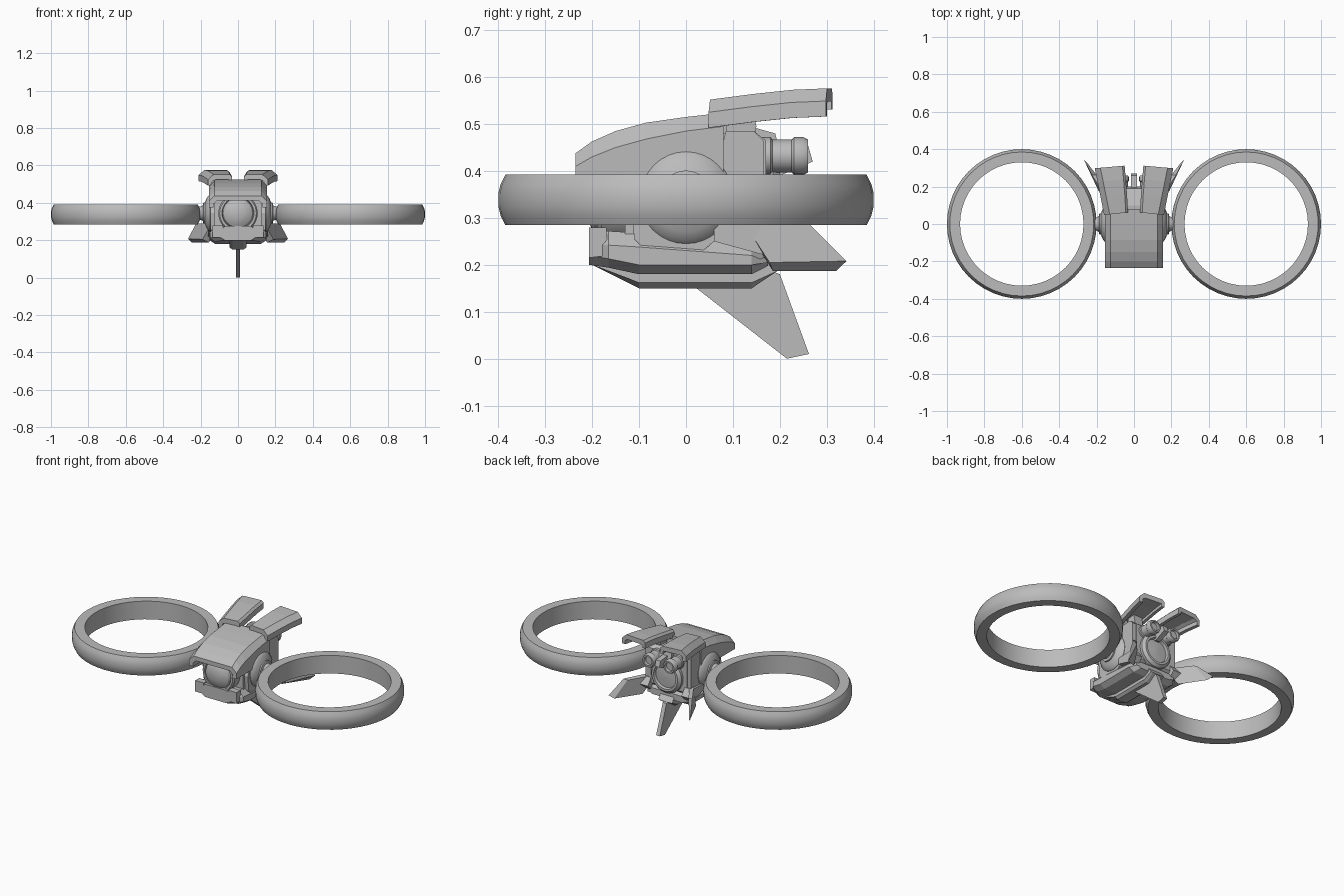
import bpy, bmesh, math
from mathutils import Vector

if "Cube" in bpy.data.objects:
    bpy.data.objects.remove(bpy.data.objects["Cube"])

grey = bpy.data.materials.new("hull_grey")
grey.diffuse_color = (0.5, 0.5, 0.5, 1)
grey.use_nodes = True
grey.node_tree.nodes["Principled BSDF"].inputs["Base Color"].default_value = grey.diffuse_color
SIDES = (("left", -1), ("right", 1))


def finish(name, bm, smooth=False):
    bmesh.ops.remove_doubles(bm, verts=bm.verts, dist=1e-5)
    bmesh.ops.recalc_face_normals(bm, faces=bm.faces)
    mesh = bpy.data.meshes.new(name)
    bm.to_mesh(mesh)
    bm.free()
    mesh.materials.append(grey)
    ob = bpy.data.objects.new(name, mesh)
    bpy.context.collection.objects.link(ob)
    if smooth:
        bpy.ops.object.select_all(action='DESELECT')
        ob.select_set(True)
        bpy.context.view_layer.objects.active = ob
        bpy.ops.object.shade_smooth_by_angle(angle=math.radians(32))
    return ob


def loft(name, sections, side=1):
    """Skin closed loops of 3D points and cap both ends."""
    bm = bmesh.new()
    rings = [[bm.verts.new((x * side, y, z)) for x, y, z in s] for s in sections]
    n = len(rings[0])
    for a, b in zip(rings, rings[1:]):
        for i in range(n):
            j = (i + 1) % n
            bm.faces.new((a[i], a[j], b[j], b[i]))
    bm.faces.new(rings[0])
    bm.faces.new(rings[-1])
    return finish(name, bm)


def prism(name, outline, x0, x1, side=1):
    """Extrude a (y, z) outline along x."""
    return loft(name, [[(x, y, z) for y, z in outline] for x in (x0, x1)], side)


def lathe(name, profile, axis, centre, seg=32, closed=False):
    """Spin (radius, height) points around an axis."""
    bm = bmesh.new()
    turn = Vector(axis).to_track_quat('Z', 'Y')
    rings = []
    for r, h in profile:
        ring = []
        for i in range(seg):
            a = 2 * math.pi * i / seg
            p = Vector((r * math.cos(a), r * math.sin(a), h))
            ring.append(bm.verts.new(turn @ p + Vector(centre)))
        rings.append(ring)
    pairs = list(zip(rings, rings[1:]))
    if closed:
        pairs.append((rings[-1], rings[0]))
    for a, b in pairs:
        for i in range(seg):
            j = (i + 1) % seg
            bm.faces.new((a[i], a[j], b[j], b[i]))
    if not closed:
        bm.faces.new(rings[0])
        bm.faces.new(rings[-1])
    return finish(name, bm, True)


# Curved canopy shell with chamfered shoulders
canopy = []
for y, top, edge in ((-.235, .438, .41), (-.2, .463, .43), (-.15, .485, .45),
                     (-.085, .503, .468), (0, .515, .485), (.08, .524, .495)):
    half = [(.13, .375), (.13, edge - .015), (.11, top - .025)]
    outer = [(.125, top), (.155, edge), (.155, .375)]
    right = outer + half
    loop = right + [(-x, z) for x, z in reversed(right)]
    canopy.append([(x, y, z) for x, z in loop])
loft("canopy", canopy)

# Central housing behind the canopy, and its raised top block
prism("housing", [(-.13, .25), (-.13, .42), (-.09, .455), (.08, .48), (.145, .485),
                  (.17, .465), (.17, .26), (.13, .225), (-.1, .225)], -.125, .125)
prism("top_block", [(0, .46), (0, .5), (.1, .505), (.19, .48), (.2, .44), (.1, .44)], -.04, .04)
prism("rear_spine", [(.16, .4), (.16, .465), (.26, .455), (.27, .42), (.2, .39)], -.015, .015)

# Front eye with stepped rim and domed glass, and rear port
lathe("front_eye", [(.105, 0), (.105, .06), (.098, .07), (.086, .07), (.082, .062), (.075, .076),
                    (.055, .088), (.03, .095), (.005, .097)], (0, -1, 0), (0, -.12, .345))
lathe("rear_port", [(.1, 0), (.1, .03), (.085, .045), (.072, .045), (.068, .03), (.005, .036)],
      (0, 1, 0), (0, .155, .335))

# Lower chin: hull sections with a narrow keel underneath
chin = []
for y, w, top, low, base in ((-.207, .1, .275, .22, .2), (-.165, .15, .272, .213, .194),
                             (-.1, .152, .268, .2, .18), (.14, .152, .25, .2, .18),
                             (.175, .13, .235, .222, .198)):
    right = [(w - .03, top), (w, top - .03), (w, low), (w - .03, base)]
    chin.append([(x, y, z) for x, z in right + [(-x, z) for x, z in reversed(right)]])
loft("chin", chin)
keel = []
for x in (-.045, -.03, .03, .045):
    b = .15 if abs(x) < .04 else .162
    keel.append([(x, y, z) for y, z in ((-.2, .2), (-.1, b), (.14, b), (.195, .187),
                                         (.175, .215), (-.19, .215))])
loft("keel", keel)

# Vertical tail blade under the body
prism("tail_blade", [(.02, .152), (.215, 0), (.262, .01), (.2, .18), (.15, .2), (.03, .19)],
      -.012, .012)

for label, s in SIDES:
    # Rotor duct ring
    lathe(label + "_duct_ring", [(.33, .285), (.385, .285), (.395, .305), (.4, .325), (.4, .352),
                                 (.395, .372), (.385, .392), (.33, .392)],
          (0, 0, 1), (.6 * s, 0, 0), 48, True)
    # Side panel around the axle
    prism(label + "_side_panel", [(-.12, .345), (-.1, .39), (-.085, .44), (.08, .465), (.085, .485),
                                  (.145, .485), (.165, .465), (.165, .255), (.06, .25), (.03, .225),
                                  (-.08, .225), (-.11, .255)], .11, .148, s)
    # Axle: domed bearing and hub that reaches into the ring
    lathe(label + "_axle", [(.1, 0), (.1, .025), (.092, .035), (.075, .045), (.056, .052),
                            (.056, .06), (.042, .063), (.036, .075), (.036, .095), (.045, .1),
                            (.045, .125)], (s, 0, 0), (.125 * s, 0, .345))
    # Front post on the chin
    prism(label + "_chin_post", [(-.207, .215), (-.207, .28), (-.17, .28), (-.165, .22)],
          .08, .135, s)
    # Rear thruster with stepped nozzle
    lathe(label + "_thruster", [(.04, 0), (.04, .03), (.035, .034), (.035, .075), (.04, .08),
                                (.04, .1), (.035, .11), (.026, .11), (.024, .095), (.004, .095)],
          (0, 1, 0), (.068 * s, .15, .432), 20)
    # Top plate with a folded outer flange, splayed outwards
    plate = []
    for y, top, a, b in ((.048, .552, .032, .16), (.14, .564, .037, .178),
                         (.225, .573, .044, .195), (.298, .576, .05, .21)):
        cut = [(a, top - .045), (a, top - .012), (a + .012, top), (b - .03, top), (b, top - .027),
               (b, top - .06), (b - .022, top - .06), (b - .022, top - .037),
               (b - .04, top - .028), (a + .018, top - .028), (a + .018, top - .045)]
        plate.append([(x, y + .014 * (b - x) / (b - a), z) for x, z in cut])
    loft(label + "_top_plate", plate, s)
    # Peg holding the top plate
    prism(label + "_plate_peg", [(.085, .47), (.085, .5), (.1, .54), (.14, .545), (.15, .495),
                                 (.145, .47)], .065, .12, s)
    # Rear side fin, flaring outwards towards its tip
    outer = [(.137, .12, .295), (.225, .262, .288), (.267, .342, .208), (.19, .178, .205)]
    inner = [(.107, .12, .29), (.2, .262, .285), (.245, .32, .187), (.155, .185, .187)]
    loft(label + "_rear_fin", [outer, inner], s)
    # Strut joining the fin to the body
    prism(label + "_fin_strut", [(.06, .25), (.06, .285), (.17, .29), (.2, .25), (.17, .22)],
          .11, .16, s)
